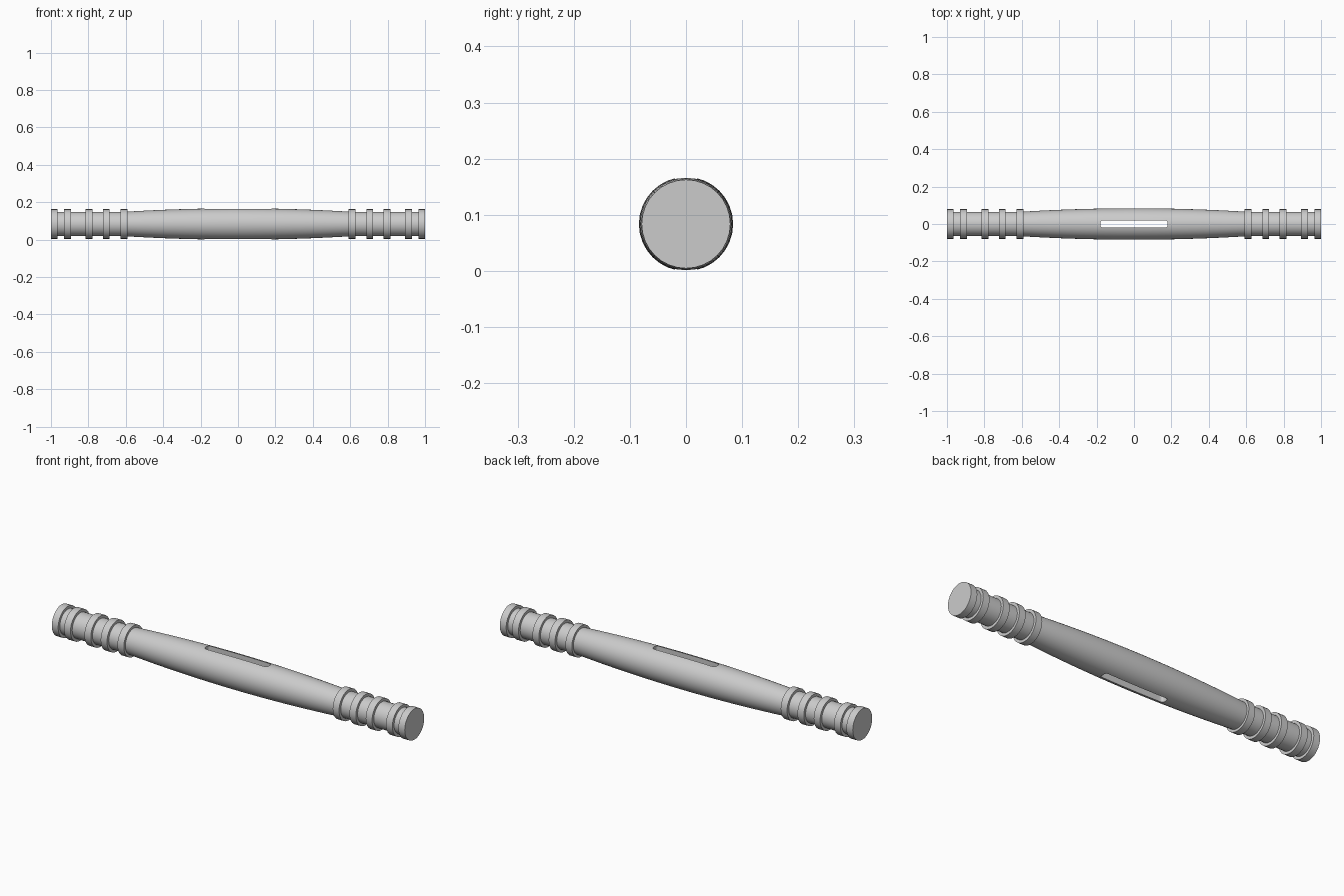
import bpy, bmesh, math

SIDES = 32
AXIS_Z = 0.0835
NECK, RING, RING_W = 0.065, 0.079, 0.036
RING_STARTS = (0.592, 0.687, 0.779, 0.894, 0.964)

if "Cube" in bpy.data.objects:
    bpy.data.objects.remove(bpy.data.objects["Cube"])

# Single grey metal
grey = bpy.data.materials.new("grey_metal")
grey.use_nodes = True
colour = (0.6, 0.6, 0.6, 1)
grey.diffuse_color = colour
grey.node_tree.nodes["Principled BSDF"].inputs["Base Color"].default_value = colour


def add_object(name, bm):
    bmesh.ops.recalc_face_normals(bm, faces=bm.faces)
    mesh = bpy.data.meshes.new(name)
    bm.to_mesh(mesh)
    bm.free()
    obj = bpy.data.objects.new(name, mesh)
    bpy.context.collection.objects.link(obj)
    mesh.materials.append(grey)
    return obj


def lathe(name, profile):
    """Revolve (x, radius) points about the long axis and cap the ends."""
    bm = bmesh.new()
    loops = []
    for x, r in profile:
        angles = [2 * math.pi * i / SIDES for i in range(SIDES)]
        loops.append([bm.verts.new((x, r * math.cos(a), AXIS_Z + r * math.sin(a)))
                      for a in angles])
    for a, b in zip(loops, loops[1:]):
        for i in range(SIDES):
            j = (i + 1) % SIDES
            bm.faces.new((a[i], a[j], b[j], b[i]))
    bm.faces.new(loops[0])
    bm.faces.new(loops[-1])
    return add_object(name, bm)


# Right half of the profile: swelling grip, then ringed end
half = []
for i in range(1, 13):
    t = i / 12
    half.append((RING_STARTS[0] * t, 0.084 - 0.018 * t * t))
for k, start in enumerate(RING_STARTS):
    if k:
        half.append((start, NECK))
    end = min(start + RING_W, 1)
    half += [(start, RING), (end, RING)]
    if end < 1:
        half.append((end, NECK))
profile = [(-x, r) for x, r in reversed(half)] + [(0, 0.084)] + half
handle = lathe("handle", profile)

# Rounded slot passing vertically through the grip
bm = bmesh.new()
bmesh.ops.create_cube(bm, size=1)
for v in bm.verts:
    v.co = (v.co.x * 0.358, v.co.y * 0.04, v.co.z * 0.4 + AXIS_Z)
uprights = [e for e in bm.edges if abs(e.verts[0].co.z - e.verts[1].co.z) > 0.1]
bmesh.ops.bevel(bm, geom=uprights, offset=0.012, segments=4, profile=0.5, affect='EDGES')
cutter = add_object("slot_cutter", bm)
cutter.hide_render = True
cutter.hide_set(True)

slot = handle.modifiers.new("slot", 'BOOLEAN')
slot.operation = 'DIFFERENCE'
slot.solver = 'EXACT'
slot.object = cutter

# Apply the cut, then shade smooth with sharp edges kept
bpy.context.view_layer.objects.active = handle
handle.select_set(True)
bpy.ops.object.modifier_apply(modifier=slot.name)
bpy.data.objects.remove(cutter)
bpy.ops.object.shade_smooth_by_angle(angle=math.radians(30))
